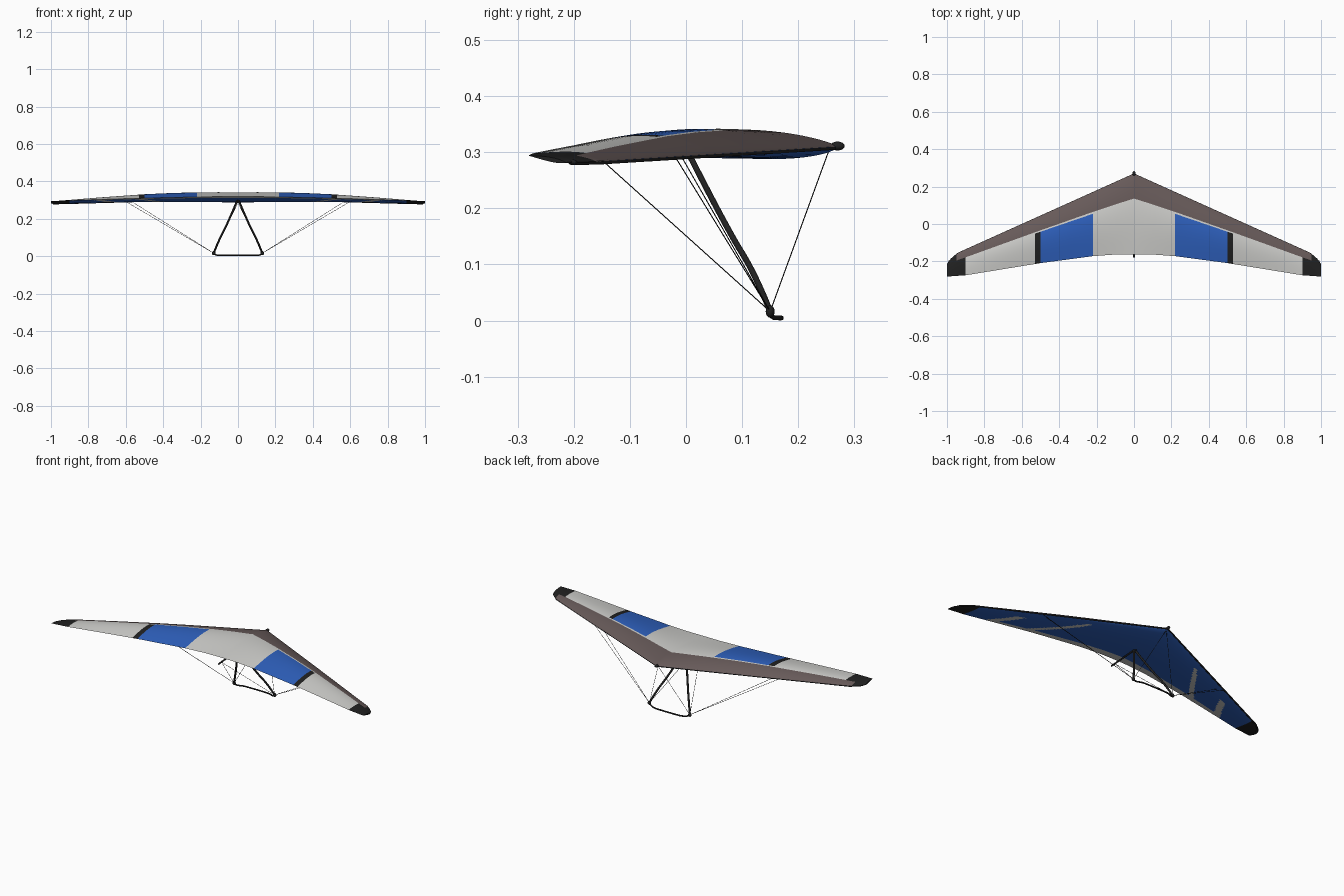
import bpy, bmesh, math
from mathutils import Vector

if "Cube" in bpy.data.objects:
    bpy.data.objects.remove(bpy.data.objects["Cube"])


def material(name, rgb):
    m = bpy.data.materials.new(name)
    m.diffuse_color = (*rgb, 1)
    m.use_nodes = True
    m.node_tree.nodes["Principled BSDF"].inputs["Base Color"].default_value = m.diffuse_color
    return m


WHITE = material("sail white", (0.62, 0.62, 0.60))
BLUE = material("sail blue", (0.028, 0.12, 0.52))
BROWN = material("leading edge brown", (0.135, 0.102, 0.10))
BLACK = material("frame black", (0.015, 0.015, 0.015))
MATS = [WHITE, BLUE, BROWN, BLACK]


def lerp(table, x):
    """Smooth-ish lookup in a short (x, value) table."""
    for (x0, v0), (x1, v1) in zip(table, table[1:]):
        if x <= x1 + 1e-9:
            return v0 + (v1 - v0) * (x - x0) / (x1 - x0)
    return table[-1][1]


# Wing planform and section, as functions of distance from the centre line
LEAD_Y = [(0, .27), (.94, -.153), (.965, -.172), (.985, -.19), (1, -.215)]
TRAIL_Y = [(0, -.162), (.1, -.163), (.22, -.172), (.5, -.209), (.9, -.274), (1, -.281)]
TOP_H = [(0, .027), (.1, .03), (.2, .032), (.35, .032), (.5, .029), (.75, .018), (.9, .01), (1, .004)]
LOW_H = [(0, .025), (.2, .019), (.5, .010), (1, .004)]


def lead_z(x):
    return .31 - .028 * x


def wing_point(x, t, top):
    a = abs(x)
    ly, ty = lerp(LEAD_Y, a), lerp(TRAIL_Y, a)
    tz = .319 - .025 * a ** 1.5
    z = lead_z(a) + (tz - lead_z(a)) * t
    if top:
        z += lerp(TOP_H, a) * math.sin(math.pi * t ** .75)
    else:
        z -= lerp(LOW_H, a) * math.sin(math.pi * t ** .6)
    return Vector((x, ly + (ty - ly) * t, z))


def wing_colour(x, t, top):
    a = abs(x)
    if a > .95 or (a > .9 and (t > .31 or not top)):
        return 3
    if top:
        if t < .31:
            return 2
        if t > .34 and .22 < a < .50:
            return 1
        if t > .34 and .50 < a < .53:
            return 3
        return 0
    # underside: blue with pale diagonal bands and a pale trailing strip
    band1 = 0 < a - (.30 + .25 * t) < .035 and t > .15
    band2 = 0 < a - (.60 + .13 * t) < .05 and t > .3
    strip = t > .88 and a < .75
    return 0 if band1 or band2 or strip else 1


def build_sail():
    ts = [0, .004, .012, .025, .045, .07, .1, .14, .18, .22, .265, .31, .34]
    ts += [.34 + .66 * i / 16 for i in range(1, 17)]
    ring = [(t, True) for t in reversed(ts)] + [(t, False) for t in ts[1:-1]]
    n = len(ring)
    bm = bmesh.new()
    xs = [i / 100 for i in range(-100, 101)]
    rows = [[bm.verts.new(wing_point(x, t, s)) for t, s in ring] for x in xs]
    for i in range(len(xs) - 1):
        for j in range(n):
            k = (j + 1) % n
            f = bm.faces.new((rows[i][j], rows[i][k], rows[i + 1][k], rows[i + 1][j]))
            top = ring[j][1] and ring[k][1]
            f.material_index = wing_colour((xs[i] + xs[i + 1]) / 2,
                                           (ring[j][0] + ring[k][0]) / 2, top)
    for row in (rows[0], rows[-1]):
        bm.faces.new(row).material_index = 3
    bmesh.ops.recalc_face_normals(bm, faces=bm.faces)
    me = bpy.data.meshes.new("sail")
    bm.to_mesh(me)
    bm.free()
    for m in MATS:
        me.materials.append(m)
    ob = bpy.data.objects.new("sail", me)
    bpy.context.collection.objects.link(ob)
    smooth(ob)


def smooth(ob):
    bpy.ops.object.select_all(action='DESELECT')
    ob.select_set(True)
    bpy.context.view_layer.objects.active = ob
    bpy.ops.object.shade_smooth_by_angle(angle=math.radians(40))


def tube(name, pts, r, res=3, smooth_path=False):
    cu = bpy.data.curves.new(name, 'CURVE')
    cu.dimensions = '3D'
    cu.bevel_depth = r
    cu.bevel_resolution = res
    cu.use_fill_caps = True
    sp = cu.splines.new('NURBS' if smooth_path else 'POLY')
    sp.points.add(len(pts) - 1)
    for p, co in zip(sp.points, pts):
        p.co = (*co, 1)
    if smooth_path:
        sp.use_endpoint_u = True
        sp.order_u = 3
    cu.materials.append(BLACK)
    ob = bpy.data.objects.new(name, cu)
    bpy.context.collection.objects.link(ob)
    bpy.ops.object.select_all(action='DESELECT')
    ob.select_set(True)
    bpy.context.view_layer.objects.active = ob
    bpy.ops.object.convert(target='MESH')
    smooth(bpy.context.object)


def knob(name, loc, size):
    bpy.ops.mesh.primitive_uv_sphere_add(segments=14, ring_count=8, radius=1, location=loc)
    ob = bpy.context.object
    ob.name = name
    ob.scale = size
    ob.data.materials.append(BLACK)
    smooth(ob)


build_sail()

# Keel and nose fitting
tube("keel", [(0, .27, .311), (0, 0, .299), (0, -.178, .286)], .0045)
knob("nose_fitting", (0, .27, .311), (.009, .013, .008))
knob("apex_fitting", (0, .004, .296), (.009, .012, .006))

for s, side in ((1, "right"), (-1, "left")):
    corner = (s * .13, .15, .016)
    # Leading edge tube, seen just under the sail edge
    tube(side + "_leading_edge_tube",
         [(s * x, lerp(LEAD_Y, x) - .004, lead_z(x) - .002) for x in (0, .3, .6, .94)]
         + [(s * .985, -.198, .281)], .004)
    knob(side + "_tip_fitting", (s * .985, -.202, .282), (.008, .008, .005))
    # Control frame upright, bowed slightly forward
    tube(side + "_upright", [(s * .004, .005, .297), (s * .06, .072, .165),
                             (s * .105, .125, .08), corner], .0055, smooth_path=True)
    knob(side + "_corner_fitting", corner, (.010, .008, .011))
    # Rigging wires
    tube(side + "_front_wire", [corner, (0, .255, .304)], .001, 1)
    tube(side + "_rear_wire", [corner, (0, -.15, .286)], .001, 1)
    tube(side + "_side_wire_a", [corner, (s * .60, -.008, .292)], .001, 1)
    tube(side + "_side_wire_b", [corner, (s * .57, -.02, .293)], .001, 1)

# Base bar, swept forward between the corners
tube("base_bar", [(-.13, .15, .014), (-.118, .152, .005), (-.09, .168, .0045), (-.05, .170, .0045),
                  (.05, .170, .0045), (.09, .168, .0045), (.118, .152, .005), (.13, .15, .014)],
     .0042, smooth_path=True)
